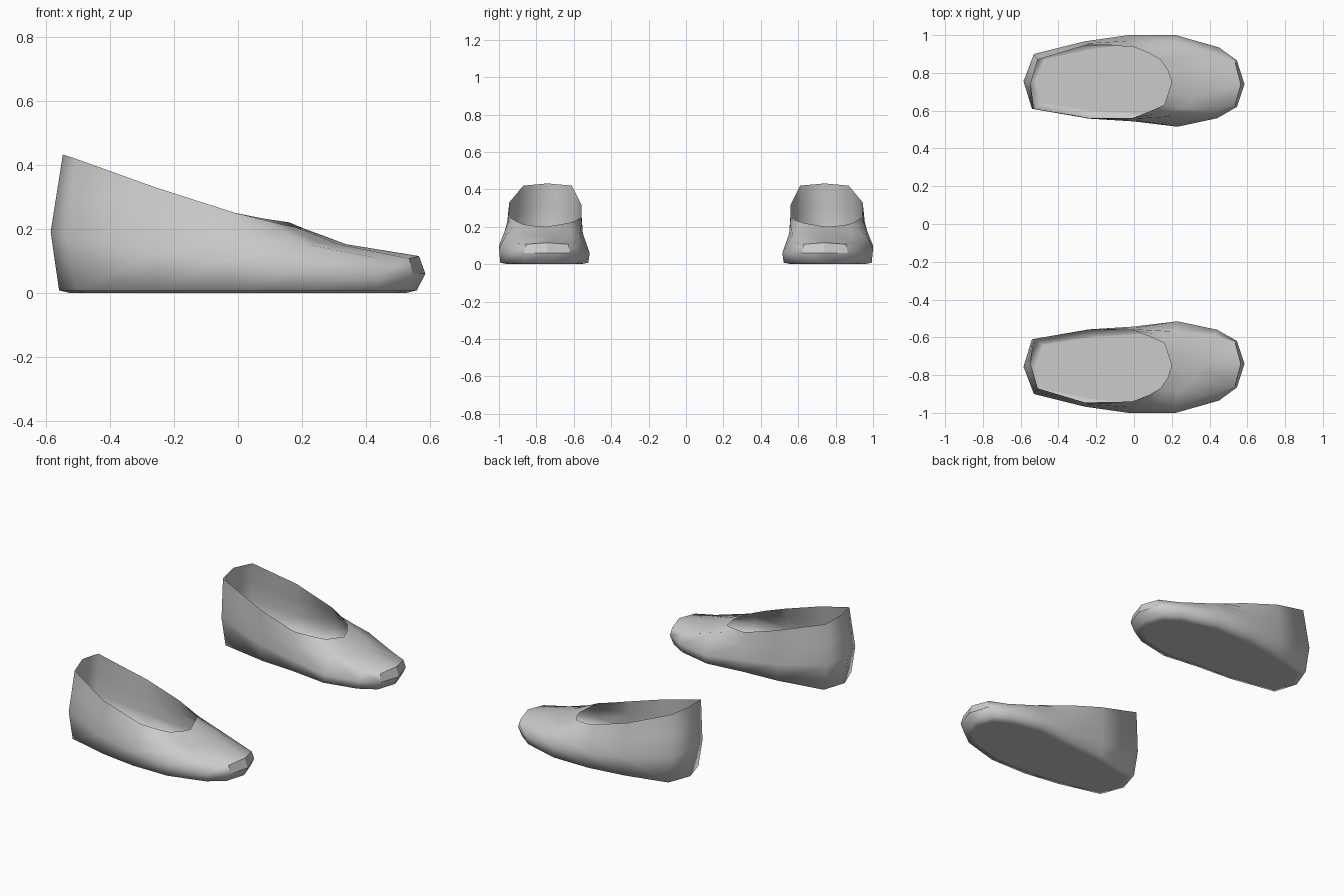
import bpy, bmesh
from mathutils import Vector

if "Cube" in bpy.data.objects:
    bpy.data.objects.remove(bpy.data.objects["Cube"])

leather = bpy.data.materials.new("light grey")
leather.diffuse_color = (0.6, 0.6, 0.6, 1)
leather.use_nodes = True
leather.node_tree.nodes["Principled BSDF"].inputs["Base Color"].default_value = leather.diffuse_color

# Widest outline, from the heel along the outer side to the toe and back
OUTLINE = [(-.585, .755), (-.53, .90), (-.26, .967), (-.03, 1.0), (.22, 1.0),
           (.45, .935), (.545, .865), (.585, .74), (.545, .62), (.44, .56),
           (.23, .515), (0, .543), (-.24, .558), (-.54, .61)]
WIDE_Z = [.19, .17, .12, .10, .08, .06, .06, .06, .06, .06, .06, .08, .11, .17]
# Upper edge of the toe box (outline points 4 to 10)
TOE_BOX = [(.22, .965, .15), (.43, .90, .110), (.535, .855, .107), (.565, .74, .115),
           (.535, .63, .107), (.43, .59, .110), (.23, .57, .155)]
# Rim of the foot opening
RIM = [(-.547, .74, .432), (-.51, .87, .42), (-.26, .945, .33), (-.01, .94, .25),
       (.08, .905, .228), (.14, .87, .213), (.18, .81, .205), (.20, .75, .20),
       (.18, .69, .21), (.16, .63, .22), (.08, .595, .232), (-.01, .56, .25),
       (-.23, .56, .32), (-.53, .61, .42)]


def scaled(sx, sy, z):
    """Outline shrunk about the middle of the shoe at one height."""
    return [Vector((x * sx, .755 + (y - .755) * sy, z)) for x, y in OUTLINE]


def make_rings():
    wide = [Vector((x, y, z)) for (x, y), z in zip(OUTLINE, WIDE_Z)]
    rim = [Vector(p) for p in RIM]
    upper = [w.lerp(r, .5) for w, r in zip(wide, rim)]
    upper[4:11] = [Vector(p) for p in TOE_BOX]
    vamp = [u.lerp(r, .62) for u, r in zip(upper, rim)]
    for i in range(5, 10):                      # hollow of the instep
        vamp[i].z -= .016
    return [scaled(.90, .80, 0), scaled(.955, .97, .008), wide, upper, vamp, rim]


def make_shoe(name, side):
    bm = bmesh.new()
    rings = [[bm.verts.new((p.x, p.y * side, p.z)) for p in ring] for ring in make_rings()]
    n = len(OUTLINE)
    faces = [bm.faces.new(rings[0])]            # sole
    for level, (a, b) in enumerate(zip(rings, rings[1:])):
        for i in range(n):
            j = (i + 1) % n
            f = bm.faces.new((a[i], b[i], b[j], a[j]))
            # flat toe cap, smooth elsewhere
            f.smooth = not (level == 2 and i in (6, 7))
            faces.append(f)
    if side < 0:
        bmesh.ops.reverse_faces(bm, faces=faces)
    mesh = bpy.data.meshes.new(name)
    bm.to_mesh(mesh)
    bm.free()
    mesh.materials.append(leather)
    bpy.context.collection.objects.link(bpy.data.objects.new(name, mesh))


make_shoe("left_shoe", 1)
make_shoe("right_shoe", -1)
